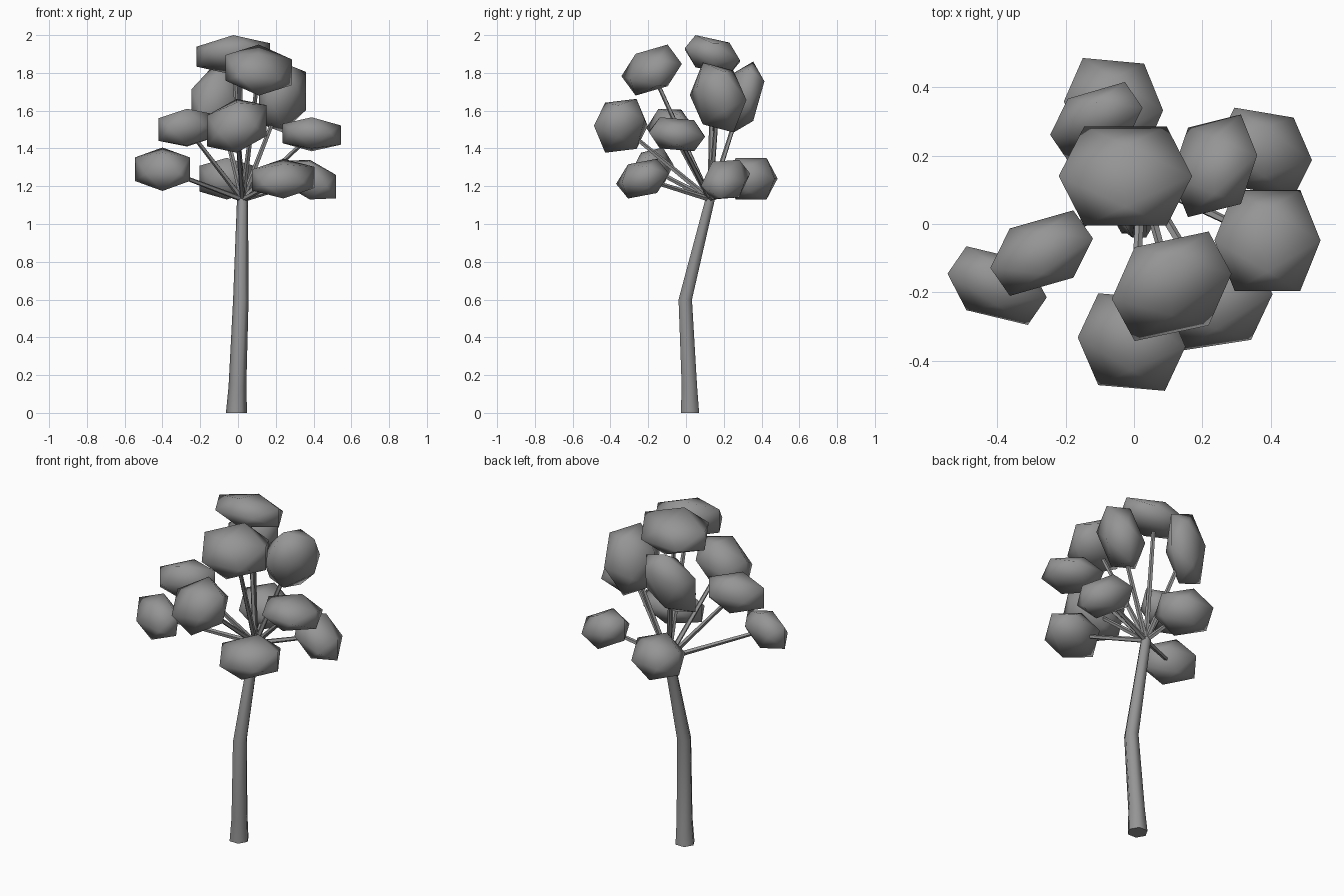
import bpy, bmesh, math
from mathutils import Vector

if "Cube" in bpy.data.objects:
    bpy.data.objects.remove(bpy.data.objects["Cube"])

PHI = (1 + 5 ** 0.5) / 2


def material(name, rgb):
    m = bpy.data.materials.new(name)
    m.diffuse_color = (*rgb, 1)
    m.use_nodes = True
    m.node_tree.nodes["Principled BSDF"].inputs["Base Color"].default_value = m.diffuse_color
    return m


GREY = material("grey", (0.3, 0.3, 0.3))


def finish(bm, name, sharp=None):
    me = bpy.data.meshes.new(name)
    bmesh.ops.recalc_face_normals(bm, faces=bm.faces)
    bm.to_mesh(me)
    bm.free()
    me.materials.append(GREY)
    ob = bpy.data.objects.new(name, me)
    bpy.context.collection.objects.link(ob)
    bpy.ops.object.select_all(action='DESELECT')
    ob.select_set(True)
    bpy.context.view_layer.objects.active = ob
    if sharp:
        bpy.ops.object.shade_smooth_by_angle(angle=math.radians(sharp))
    else:
        bpy.ops.object.shade_smooth()
    return ob


def tube(name, rings, sides, axis=None):
    """Tapered tube through (centre, radius) rings; level rings unless an axis is given."""
    bm = bmesh.new()
    z = axis.normalized() if axis else Vector((0, 0, 1))
    x = z.orthogonal().normalized() if axis else Vector((1, 0, 0))
    y = z.cross(x)
    loops = []
    for c, r in rings:
        angles = [math.tau * i / sides for i in range(sides)]
        loops.append([bm.verts.new(Vector(c) + r * (x * math.cos(a) + y * math.sin(a)))
                      for a in angles])
    for a, b in zip(loops, loops[1:]):
        for i in range(sides):
            j = (i + 1) % sides
            bm.faces.new((a[i], a[j], b[j], b[i]))
    bm.faces.new(loops[0][::-1])
    bm.faces.new(loops[-1])
    return finish(bm, name, 65)


def clump(name, centre, size, lean):
    """Twenty-sided leaf clump, skewed by its xy, xz, yz lean and fitted to its size."""
    xy, xz, yz = lean
    ky = math.sqrt(1 - xy * xy)
    zy = (yz - xy * xz) / ky
    kz = math.sqrt(1 - xz * xz - zy * zy)
    pts = []
    for s in (-1, 1):
        for t in (-PHI, PHI):
            for x, y, z in ((0, s, t), (s, t, 0), (t, 0, s)):
                pts.append(Vector((x, xy * x + ky * y, xz * x + zy * y + kz * z)))
    top = [max(p[i] for p in pts) for i in range(3)]
    bm = bmesh.new()
    for p in pts:
        bm.verts.new([centre[i] + p[i] / top[i] * size[i] / 2 for i in range(3)])
    bmesh.ops.convex_hull(bm, input=bm.verts)
    return finish(bm, name)


# Bent trunk with a flared foot
tube("trunk", [((-0.008, 0.021, 0), 0.056), ((-0.003, 0.018, 0.14), 0.047),
               ((0.015, -0.004, 0.6), 0.041), ((0.024, 0.130, 1.14), 0.029)], 6)

# Leaf clumps: centre, size, lean
CLUMPS = [
    ((-0.40, -0.18, 1.29), (0.29, 0.23, 0.23), (-0.35, 0.0, 0.2)),
    ((-0.27, -0.085, 1.51), (0.30, 0.25, 0.20), (0.4, 0.1, 0.0)),
    ((-0.025, 0.14, 1.895), (0.39, 0.29, 0.21), (0.0, 0.1, -0.35)),
    ((-0.11, 0.30, 1.67), (0.27, 0.23, 0.38), (0.4, 0.3, 0.4)),
    ((-0.06, 0.345, 1.24), (0.29, 0.28, 0.22), (-0.1, 0.0, 0.0)),
    ((0.235, 0.17, 1.67), (0.25, 0.30, 0.37), (0.23, 0.2, -0.15)),
    ((0.38, 0.21, 1.235), (0.28, 0.26, 0.21), (-0.2, -0.35, 0.15)),
    ((0.39, -0.048, 1.475), (0.31, 0.295, 0.18), (0.0, -0.05, -0.15)),
    ((0.24, -0.23, 1.24), (0.33, 0.28, 0.21), (0.2, 0.07, 0.26)),
    ((0.11, -0.182, 1.815), (0.35, 0.32, 0.27), (0.26, -0.1, 0.3)),
    ((-0.007, -0.345, 1.52), (0.315, 0.285, 0.285), (-0.1, 0.2, 0.1)),
]
CROWN = Vector((0.024, 0.128, 1.13))
for n, (centre, size, lean) in enumerate(CLUMPS, 1):
    clump(f"leaf_clump_{n}", centre, size, lean)
    # Thin branch from the trunk top into the clump
    end = CROWN.lerp(Vector(centre), 0.9)
    tube(f"branch_{n}", [(CROWN, 0.015), (end, 0.011)], 5, end - CROWN)
